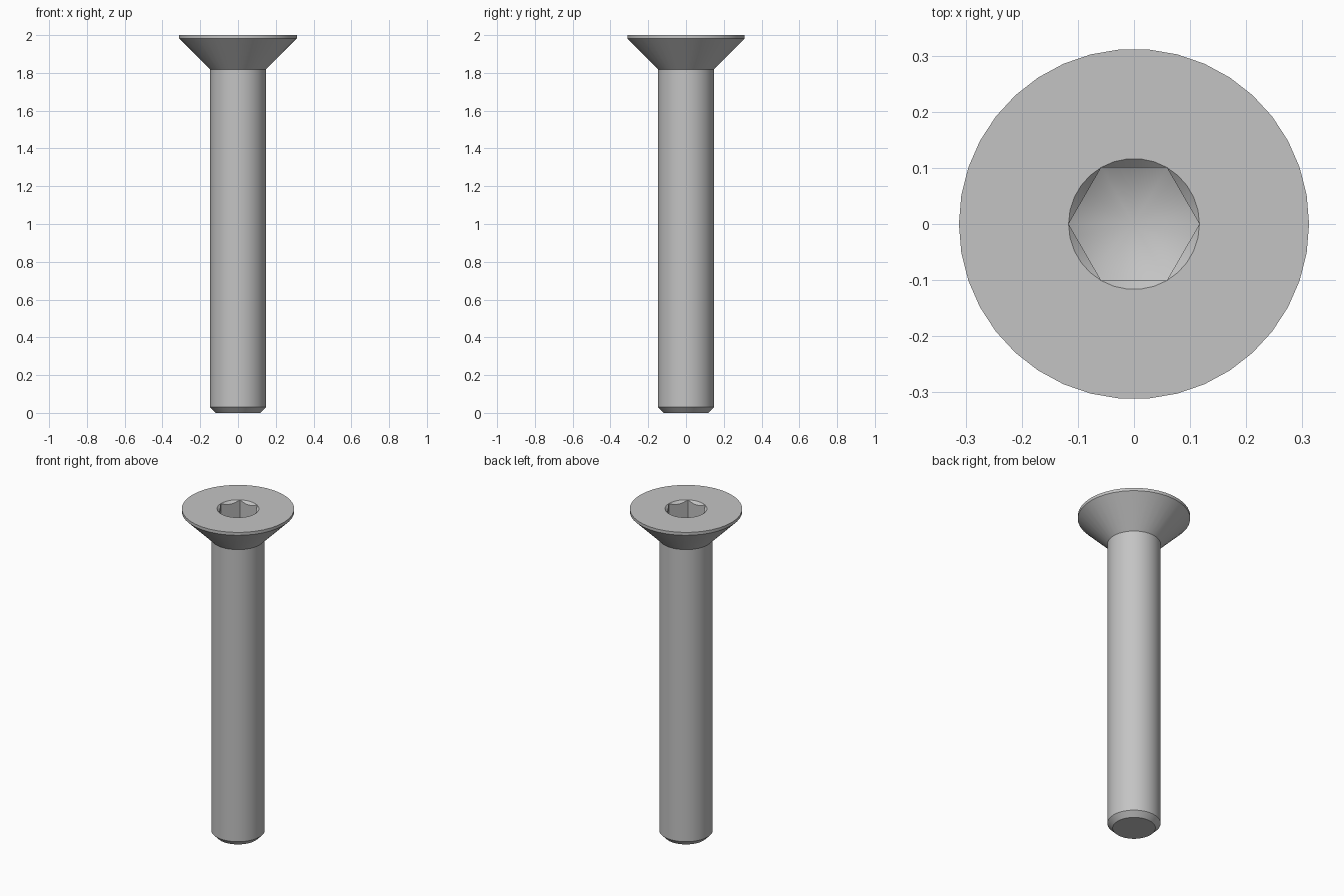
import bpy, bmesh
from math import cos, sin, pi, radians, tan

cube = bpy.data.objects.get("Cube")
if cube:
    bpy.data.objects.remove(cube, do_unlink=True)

TOP = 2.0
OUTER_SIDES = 38
SOCKET_SIDES = 30
FLAT = 0.101                   # half the hexagon's width across flats
CORNER = FLAT / cos(pi / 6)    # hexagon corner radius
DEPTH = 0.11                   # socket depth at the corners

steel = bpy.data.materials.new("grey steel")
steel.use_nodes = True
colour = (0.55, 0.55, 0.55, 1)
steel.diffuse_color = colour
steel.node_tree.nodes["Principled BSDF"].inputs["Base Color"].default_value = colour

bm = bmesh.new()


def ring(sides, radius, height):
    """Ring of vertices; radius and height are functions of the angle."""
    verts = []
    for i in range(sides):
        a = 2 * pi * i / sides
        verts.append(bm.verts.new((radius(a) * cos(a), radius(a) * sin(a), height(a))))
    return verts


def skin(lower, upper):
    n = len(lower)
    for i in range(n):
        j = (i + 1) % n
        bm.faces.new((lower[i], lower[j], upper[j], upper[i]))


def loop_edges(verts):
    return [bm.edges.get((v, verts[i - 1])) for i, v in enumerate(verts)]


def hexagon(a):
    return FLAT / cos((a % (pi / 3)) - pi / 6)


# Shank with chamfered tip, conical head and thin rim
profile = [(0.119, 0), (0.148, 0.03), (0.148, 1.818), (0.312, 1.982), (0.312, TOP)]
body = [ring(OUTER_SIDES, lambda a, r=r: r, lambda a, z=z: z) for r, z in profile]
for low, high in zip(body, body[1:]):
    skin(low, high)
bm.faces.new(body[0][::-1])

# Hexagonal socket: round countersink, flat walls, drilled conical floor
mouth = ring(SOCKET_SIDES, lambda a: CORNER, lambda a: TOP)
wall_top = ring(SOCKET_SIDES, hexagon, lambda a: TOP - (CORNER - hexagon(a)))
slope = tan(radians(30))
wall_low = ring(SOCKET_SIDES, hexagon, lambda a: TOP - DEPTH - (CORNER - hexagon(a)) * slope)
skin(wall_top, mouth)
skin(wall_low, wall_top)
tip = bm.verts.new((0, 0, TOP - DEPTH - CORNER * slope))
for i, v in enumerate(wall_low):
    bm.faces.new((wall_low[i - 1], v, tip))

# Flat annular top of the head
bmesh.ops.triangle_fill(bm, use_beauty=True, normal=(0, 0, 1),
                        edges=loop_edges(body[-1]) + loop_edges(mouth))
bmesh.ops.remove_doubles(bm, verts=bm.verts[:], dist=0.0001)
bmesh.ops.recalc_face_normals(bm, faces=bm.faces[:])

mesh = bpy.data.meshes.new("countersunk_screw")
bm.to_mesh(mesh)
bm.free()
mesh.materials.append(steel)
screw = bpy.data.objects.new("countersunk_screw", mesh)
bpy.context.collection.objects.link(screw)
bpy.ops.object.select_all(action="DESELECT")
screw.select_set(True)
bpy.context.view_layer.objects.active = screw
bpy.ops.object.shade_smooth_by_angle(angle=radians(25))
